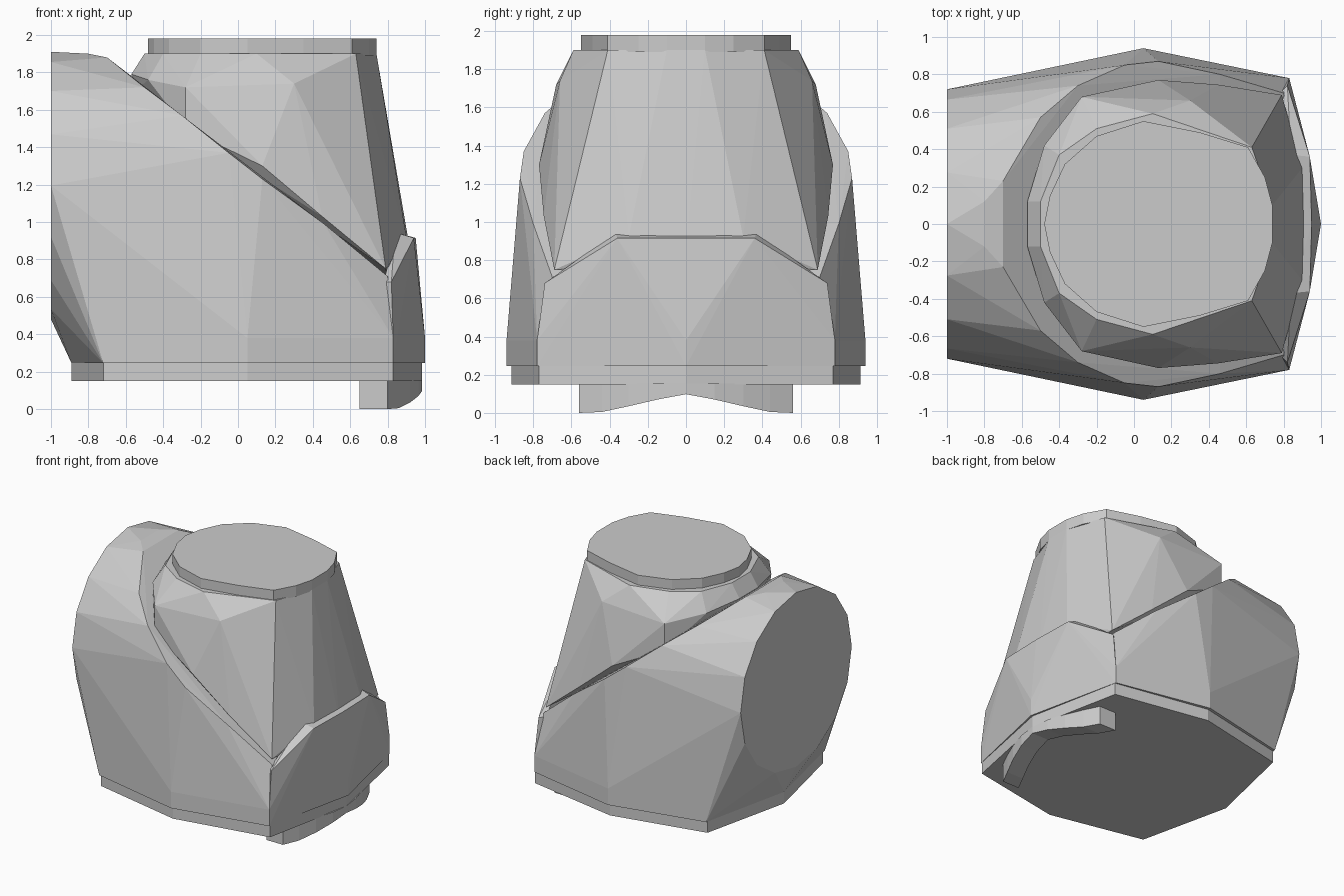
import bpy, bmesh, math

if "Cube" in bpy.data.objects:
    bpy.data.objects.remove(bpy.data.objects["Cube"])


def finish(name, bm):
    bmesh.ops.recalc_face_normals(bm, faces=bm.faces[:])
    me = bpy.data.meshes.new(name)
    bm.to_mesh(me)
    bm.free()
    ob = bpy.data.objects.new(name, me)
    bpy.context.collection.objects.link(ob)
    return ob


def mirror(points):
    """Half-side points plus their reflection across y = 0."""
    return points + [(x, -y, z) for x, y, z in points if abs(y) > 1e-5]


def faceted_shell(name, half_points):
    """Flat-faced convex solid through mirrored points."""
    bm = bmesh.new()
    for p in mirror(half_points):
        bm.verts.new(p)
    res = bmesh.ops.convex_hull(bm, input=bm.verts[:])
    spare = {g for g in res["geom_interior"] + res["geom_unused"]
             if isinstance(g, bmesh.types.BMVert)}
    bmesh.ops.delete(bm, geom=list(spare), context='VERTS')
    bmesh.ops.dissolve_limit(bm, angle_limit=math.radians(1),
                             verts=bm.verts[:], edges=bm.edges[:])
    return finish(name, bm)


def level(outline, z, sy=1.0):
    return [(x, y * sy, z) for x, y in outline]


base = [(1, 0), (.83, .78), (.05, .94), (-.72, .77), (-.89, 0)]

# Thin plate under the body
plate = [(.985, 0), (.83, .77), (.05, .915), (-.72, .75), (-.89, 0)]
faceted_shell("base_plate", level(plate, .15) + level(plate, .247))

# Elbow body: octagonal foot flowing into the round end at -x, cut by a sloping rim
disc = [(-1, .72 * math.sin(math.pi * i / 8), 1.195 - .715 * math.cos(math.pi * i / 8))
        for i in range(9)]
rim = [(.8, .7, .71), (.46, .8, .99), (.13, .87, 1.23), (-.05, .85, 1.37),
       (-.3, .74, 1.57), (-.5, .57, 1.72), (-.7, .23, 1.88), (-.8, .12, 1.9)]
low = [(.84, 0), (.83, .78), (.05, .94), (-.72, .77), (-.89, 0)]
faceted_shell("elbow_body", level(base, .245) + level(base[1:], .38) + disc + rim
              + [(1, 0, .38)])

# Raised flap on the +x side
faceted_shell("side_flap", level(base[:2], .245) + level(base[:2], .38)
              + [(.94, .36, .915), (.95, 0, .915), (.84, .37, .945), (.84, 0, .945),
                 (.82, .74, .68), (.78, .7, .68), (.78, .7, .245)])

# Tapered neck rising from the sloping rim
faceted_shell("tapered_neck", [
    (.74, .1, 1.9), (.63, .41, 1.9), (.1, .59, 1.9), (-.2, .51, 1.9),
    (-.4, .37, 1.9), (-.5, .12, 1.9),
    (.3, .66, 1.74), (-.28, .68, 1.72), (-.48, .42, 1.76), (-.57, .12, 1.79),
    (.13, .77, 1.3), (.45, .745, 1.03), (-.28, .68, 1.5), (-.55, .1, 1.7),
    (.79, .69, .75), (.9, .3, .92), (.92, 0, .85), (.8, 0, .7)])

# Flat lid on the neck
lid = [(.74, .1), (.7, .25), (.61, .41), (.35, .49), (.05, .55), (-.2, .47),
       (-.37, .32), (-.45, .15), (-.48, 0)]
faceted_shell("neck_lid", level(lid, 1.89) + level(lid, 1.98))

# Curved toe strip below the plate: (y, outer x, bottom z)
half = [(.56, .8, 0), (.44, .86, .005), (.3, .92, .035), (.15, .965, .07)]
stations = half + [(0, .985, .098)] + [(-y, x, z) for y, x, z in reversed(half)]
bm = bmesh.new()
rings = []
for y, x, z in stations:
    rings.append([bm.verts.new(p) for p in
                  ((x - .15, y, z), (x, y, z), (x, y, .155), (x - .15, y, .155))])
for a, b in zip(rings, rings[1:]):
    for i in range(4):
        j = (i + 1) % 4
        bm.faces.new((a[i], a[j], b[j], b[i]))
bm.faces.new(rings[0])
bm.faces.new(rings[-1])
finish("toe_strip", bm)
